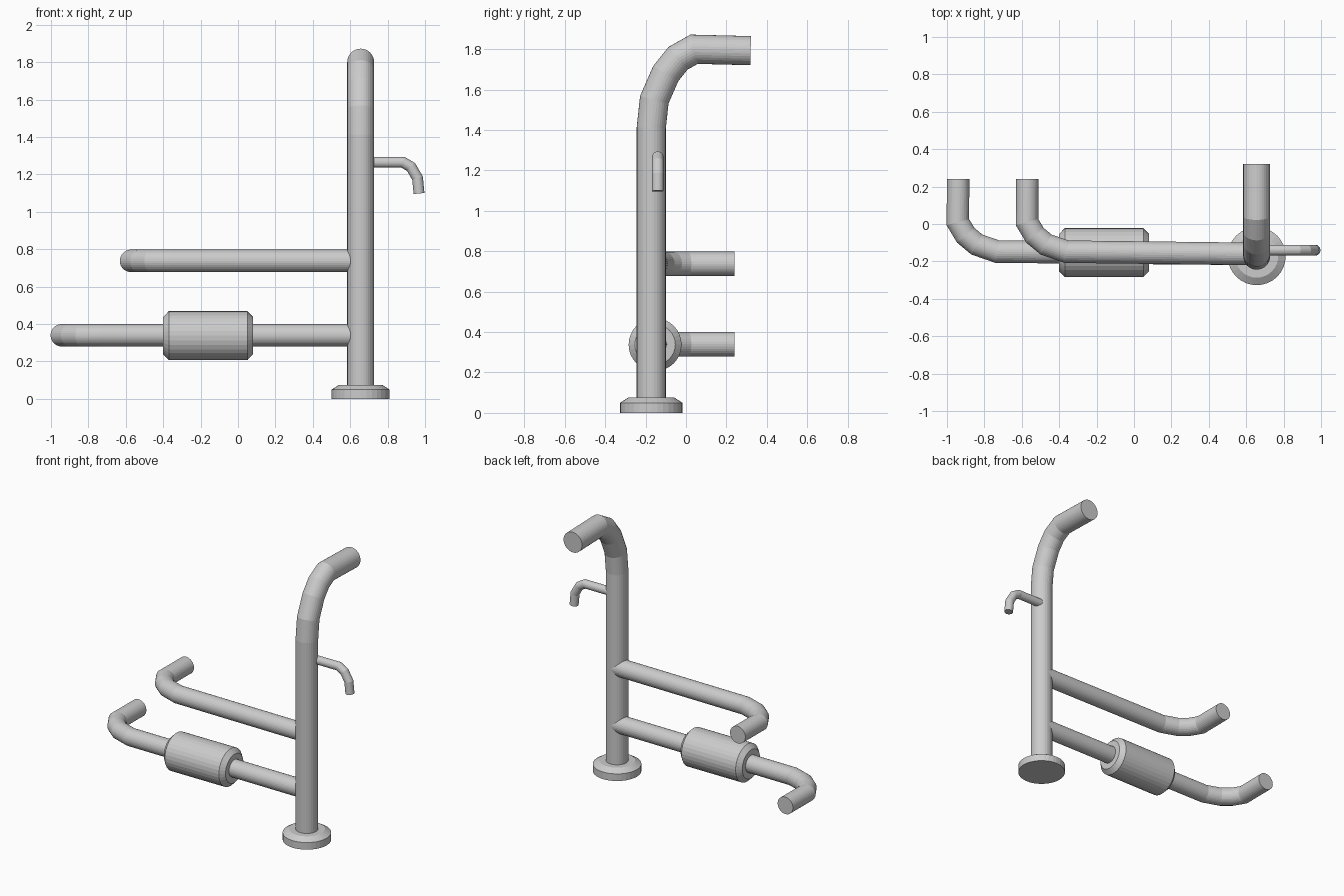
import bpy, bmesh, math
from mathutils import Vector

cube = bpy.data.objects.get("Cube")
if cube:
    bpy.data.objects.remove(cube, do_unlink=True)

SIDES = 32
GREY = (0.6, 0.6, 0.6, 1.0)
metal = bpy.data.materials.new("light_grey_metal")
metal.use_nodes = True
metal.diffuse_color = GREY
metal.node_tree.nodes["Principled BSDF"].inputs["Base Color"].default_value = GREY


def loft(name, rings):
    """Skin a list of point rings and cap both ends."""
    bm = bmesh.new()
    loops = [[bm.verts.new(p) for p in ring] for ring in rings]
    for a, b in zip(loops, loops[1:]):
        for i in range(SIDES):
            j = (i + 1) % SIDES
            bm.faces.new((a[i], a[j], b[j], b[i]))
    bm.faces.new(loops[0][::-1])
    bm.faces.new(loops[-1])
    bmesh.ops.recalc_face_normals(bm, faces=bm.faces)
    mesh = bpy.data.meshes.new(name)
    bm.to_mesh(mesh)
    bm.free()
    mesh.materials.append(metal)
    obj = bpy.data.objects.new(name, mesh)
    bpy.context.collection.objects.link(obj)
    return obj


def pipe(name, path, radius, normal):
    """Sweep a circle along a path lying in a plane, with mitred bends."""
    pts = [Vector(p) for p in path]
    normal = Vector(normal)
    dirs = [(b - a).normalized() for a, b in zip(pts, pts[1:])]
    rings = []
    for i, p in enumerate(pts):
        before, after = dirs[max(i - 1, 0)], dirs[min(i, len(dirs) - 1)]
        tangent = (before + after).normalized()
        side = normal.cross(tangent) / tangent.dot(before)
        rings.append([p + radius * (normal * math.sin(t) + side * math.cos(t))
                      for t in (math.tau * k / SIDES for k in range(SIDES))])
    return loft(name, rings)


def turned(name, start, axis, profile):
    """Revolve (offset, radius) pairs around an axis through start."""
    axis, start = Vector(axis), Vector(start)
    u = axis.orthogonal().normalized()
    v = axis.cross(u)
    rings = [[start + axis * h + r * (u * math.cos(t) + v * math.sin(t))
              for t in (math.tau * k / SIDES for k in range(SIDES))]
             for h, r in profile]
    return loft(name, rings)


POST_X, POST_Y = 0.656, -0.172

# Floor flange
turned("base_flange", (POST_X, POST_Y, 0), (0, 0, 1),
       [(0, 0.155), (0.05, 0.155), (0.075, 0.115)])

# Upright post curving to the back at the top
post = [(-0.172, 0.04), (-0.172, 1.41), (-0.157, 1.55), (-0.10, 1.68),
        (-0.04, 1.755), (0.04, 1.80), (0.32, 1.793)]
pipe("main_post", [(POST_X, y, z) for y, z in post], 0.072, (1, 0, 0))

# Two side rails with matching elbows, the lower one reaching further out
elbow = [(0, -0.148), (-0.11, -0.11), (-0.17, -0.06), (-0.212, 0.01), (-0.21, 0.24)]
for name, bend_x, z in (("upper_rail", -0.36, 0.738), ("lower_rail", -0.73, 0.34)):
    path = [(POST_X, -0.16, z)] + [(bend_x + x, y, z) for x, y in elbow]
    pipe(name, path, 0.06, (0, 0, 1))

# Thick canister on the lower rail
turned("canister", (-0.4, -0.153, 0.338), (1, 0, 0),
       [(0, 0.1), (0.03, 0.131), (0.45, 0.131), (0.48, 0.1)])

# Small drooping spout
spout = [(POST_X, 1.265), (0.882, 1.265), (0.925, 1.24), (0.96, 1.18), (0.968, 1.098)]
pipe("side_spout", [(x, -0.14, z) for x, z in spout], 0.029, (0, 1, 0))
